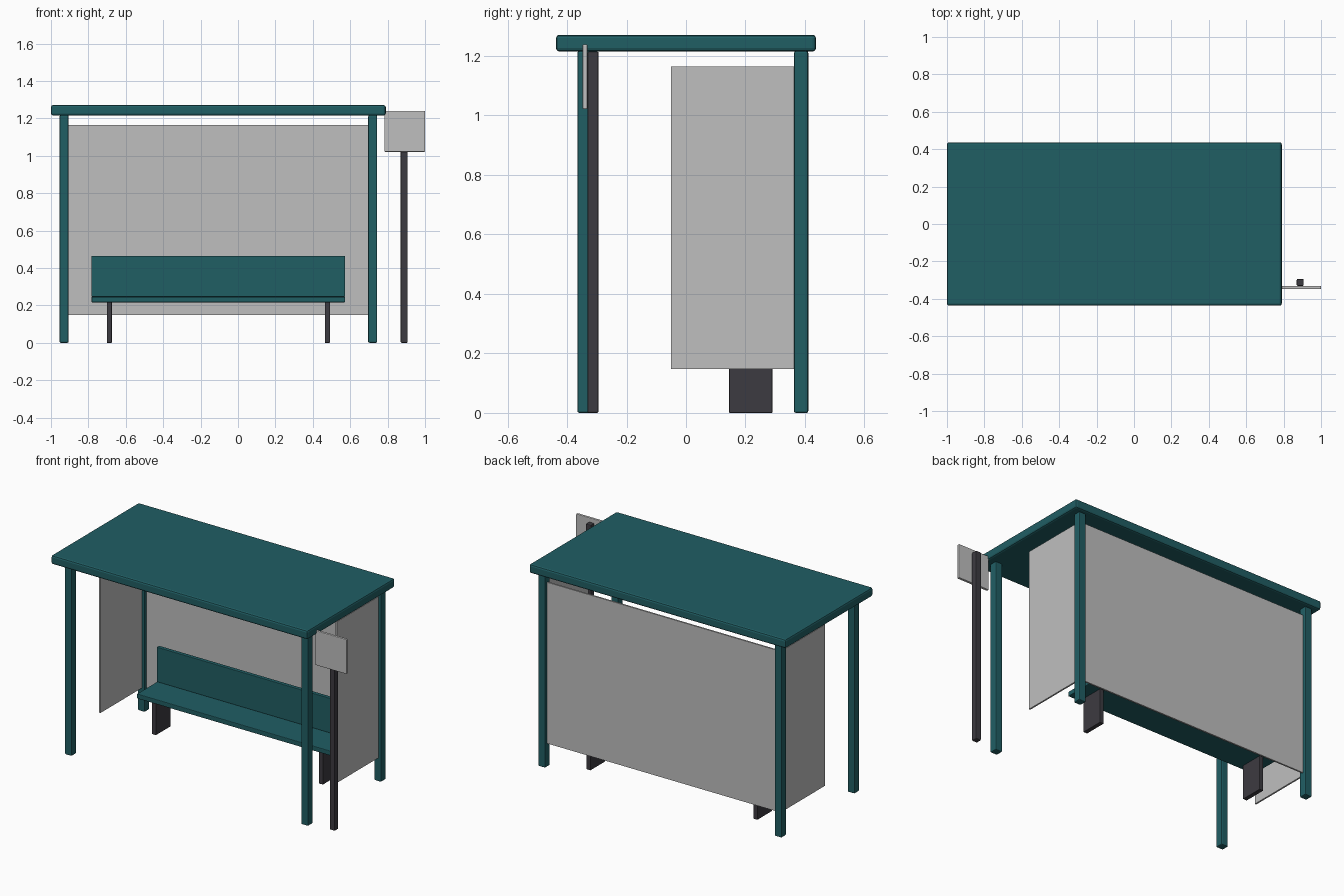
import bpy

if "Cube" in bpy.data.objects:
    bpy.data.objects.remove(bpy.data.objects["Cube"])


def material(name, rgb):
    m = bpy.data.materials.new(name)
    m.diffuse_color = (*rgb, 1)
    m.use_nodes = True
    m.node_tree.nodes["Principled BSDF"].inputs["Base Color"].default_value = m.diffuse_color
    return m


TEAL = material("teal paint", (0.0145, 0.112, 0.127))
GREY = material("light grey panel", (0.52, 0.52, 0.52))
DARK = material("dark metal", (0.046, 0.043, 0.052))


def box(name, x, y, z, mat, bevel=0.0):
    """Box from (min, max) ranges, with optional rounded edges."""
    lims = (x, y, z)
    bpy.ops.mesh.primitive_cube_add(size=1, location=[(a + b) / 2 for a, b in lims])
    ob = bpy.context.object
    ob.name = name
    ob.scale = [b - a for a, b in lims]
    bpy.ops.object.transform_apply(location=False, rotation=False, scale=True)
    ob.data.materials.append(mat)
    if bevel:
        mod = ob.modifiers.new("rounded edges", 'BEVEL')
        mod.width = bevel
        mod.segments = 2
    return ob


# Roof slab
box("roof", (-1.0, 0.79), (-0.437, 0.437), (1.215, 1.271), TEAL, 0.011)

# Corner posts and side panels
for side, cx in (("left", -0.93), ("right", 0.72)):
    for end, cy in (("front", -0.341), ("back", 0.387)):
        box(f"{side}_{end}_post", (cx - 0.024, cx + 0.024),
            (cy - 0.024, cy + 0.024), (0, 1.216), TEAL, 0.006)
    box(f"{side}_panel", (cx - 0.005, cx + 0.005), (-0.05, 0.365), (0.148, 1.165), GREY)

# Back panel
box("back_panel", (-0.91, 0.70), (0.382, 0.392), (0.148, 1.165), GREY)

# Bench
box("seat", (-0.783, 0.573), (0.11, 0.325), (0.216, 0.246), TEAL, 0.004)
box("backrest", (-0.783, 0.573), (0.308, 0.333), (0.246, 0.465), TEAL, 0.003)
for side, cx in (("left", -0.688), ("right", 0.478)):
    box(f"{side}_bench_leg", (cx - 0.0135, cx + 0.0135),
        (0.145, 0.29), (0, 0.217), DARK, 0.002)

# Stop sign pole and plate
box("sign_pole", (0.87, 0.907), (-0.331, -0.294), (0, 1.215), DARK, 0.005)
box("sign_plate", (0.782, 1.0), (-0.348, -0.331), (1.021, 1.239), GREY, 0.004)
